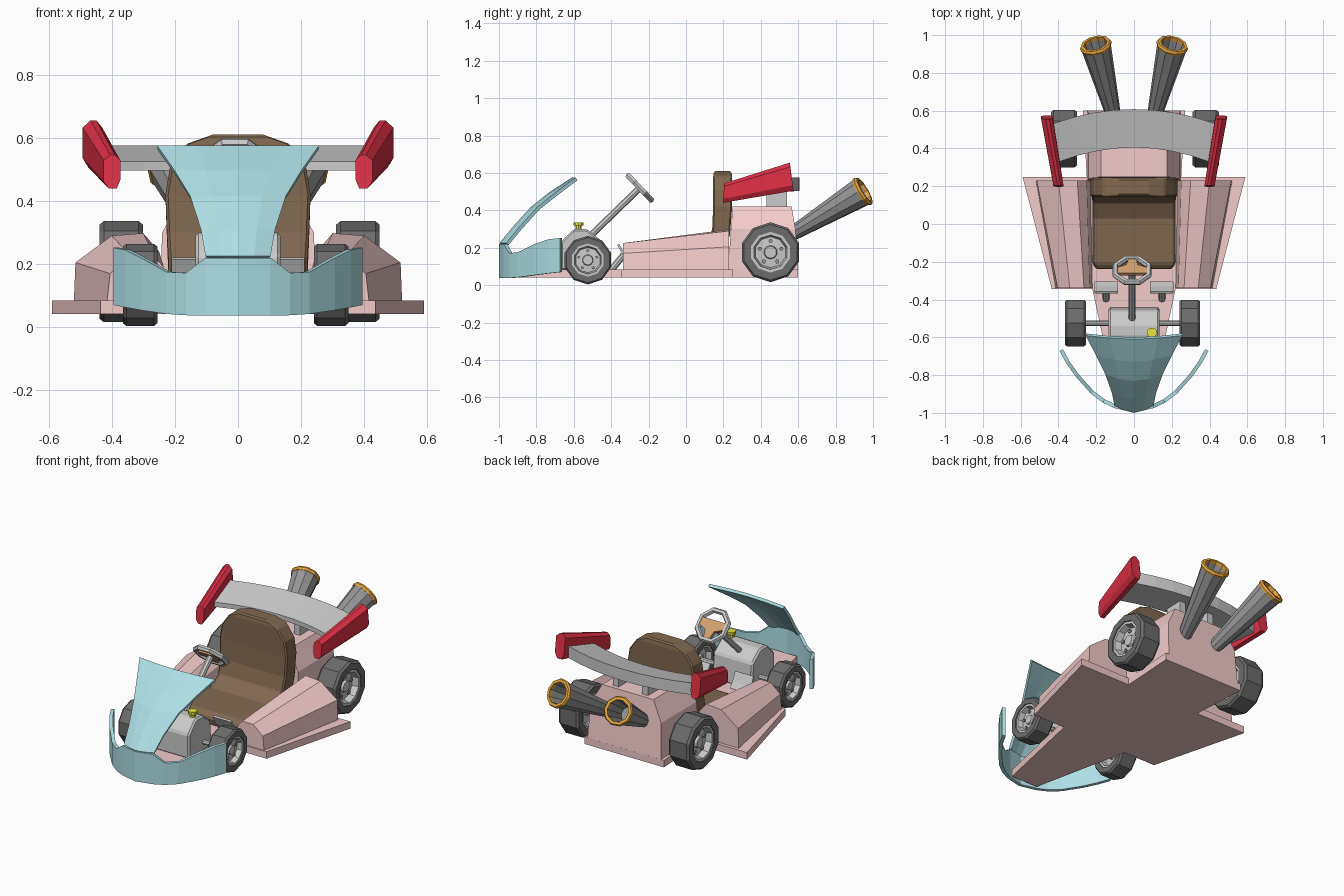
import bpy, bmesh, math
from mathutils import Vector

if "Cube" in bpy.data.objects:
    bpy.data.objects.remove(bpy.data.objects["Cube"])

COLORS = {"pink": (0.9, 0.6, 0.6), "teal": (0.42, 0.74, 0.78), "red": (0.75, 0.03, 0.06),
          "brown": (0.22, 0.14, 0.08), "black": (0.15, 0.15, 0.15), "orange": (0.8, 0.38, 0.05),
          "tan": (0.65, 0.35, 0.16), "yellow": (0.8, 0.8, 0.05), "dark": (0.3, 0.3, 0.3)}


def material(name):
    m = bpy.data.materials.get(name)
    if not m:
        m = bpy.data.materials.new(name)
        m.diffuse_color = (*COLORS[name], 1)
        m.use_nodes = True
        m.node_tree.nodes["Principled BSDF"].inputs["Base Color"].default_value = m.diffuse_color
    return m


def build(name, verts, faces, color=None, mirror=False, thick=0, bevel=0):
    me = bpy.data.meshes.new(name)
    me.from_pydata([tuple(v) for v in verts], [], faces)
    bm = bmesh.new()
    bm.from_mesh(me)
    bmesh.ops.recalc_face_normals(bm, faces=bm.faces)
    bm.to_mesh(me)
    bm.free()
    ob = bpy.data.objects.new(name, me)
    bpy.context.collection.objects.link(ob)
    if color:
        me.materials.append(material(color))
    if mirror:
        ob.modifiers.new("mirror", "MIRROR").use_clip = True
    if thick:
        s = ob.modifiers.new("solid", "SOLIDIFY")
        s.thickness, s.offset = thick, 0
    if bevel:
        b = ob.modifiers.new("bevel", "BEVEL")
        b.width, b.segments = bevel, 1
    return ob


def loft(name, rings, color=None, caps=True, loop=False, **kw):
    """Skin a list of closed rings with equal point counts."""
    n, k = len(rings[0]), len(rings)
    verts = [p for r in rings for p in r]
    faces = [[a * n + i, a * n + (i + 1) % n, (a + 1) % k * n + (i + 1) % n, (a + 1) % k * n + i]
             for a in range(k if loop else k - 1) for i in range(n)]
    if caps and not loop:
        faces += [list(range(n)), list(range((k - 1) * n, k * n))]
    return build(name, verts, faces, color, **kw)


def sheet(name, rows, color, **kw):
    """Open grid surface."""
    n = len(rows[0])
    faces = [[a * n + i, a * n + i + 1, (a + 1) * n + i + 1, (a + 1) * n + i]
             for a in range(len(rows) - 1) for i in range(n - 1)]
    return build(name, [p for r in rows for p in r], faces, color, **kw)


def lathe(name, profile, center, axis, n=10, color=None, phase=0, **kw):
    """Spin (radius, offset along axis) pairs around an axis."""
    q = Vector(axis).to_track_quat('Z', 'Y')
    rings = []
    for r, t in profile:
        angles = [phase + math.tau * i / n for i in range(n)]
        rings.append([Vector(center) + q @ Vector((r * math.cos(a), r * math.sin(a), t)) for a in angles])
    return loft(name, rings, color, **kw)


def rod(name, a, b, r1, r2=None, n=8, color=None, **kw):
    d = Vector(b) - Vector(a)
    return lathe(name, [(r1, 0), (r2 or r1, d.length)], a, d, n, color, **kw)


# Floor pan with side wings
half = [(0.09, -0.95), (0.22, -0.345), (0.435, -0.345), (0.59, 0.25), (0.25, 0.25), (0.27, 0.60)]
plan = half + [(-x, y) for x, y in reversed(half)]
loft("floor_pan", [[(x, y, z) for x, y in plan] for z in (0.042, 0.085)], "pink")

# Side pods
front = [(0.22, 0.08), (0.235, 0.19), (0.265, 0.225), (0.34, 0.225), (0.405, 0.17), (0.415, 0.08)]
back = [(0.23, 0.08), (0.25, 0.24), (0.30, 0.298), (0.40, 0.29), (0.515, 0.205), (0.52, 0.08)]
loft("side_pod", [[(x, -0.338, z) for x, z in front], [(x, 0.23, z) for x, z in back]], "pink", mirror=True)

# Rear engine cover
loft("engine_cover", [[(s * x, y0 if e == 0 else y1, z) for s, x, y0, y1, z in (
    (-1, .25, .225, .60, .08), (-1, .24, .24, .585, .30), (-1, .175, .25, .565, .42),
    (1, .175, .25, .565, .42), (1, .24, .24, .585, .30), (1, .25, .225, .60, .08))]
    for e in (0, 1)], "pink")

# Seat: side profile (front y, back y / top z, bottom z) swept over half widths
seat = [((-0.24, 0.13), (-0.23, 0.08), 0.20), ((-0.21, 0.155), (-0.20, 0.08), 0.22),
        ((0.03, 0.165), (0.08, 0.08), 0.22), ((0.115, 0.21), (0.20, 0.15), 0.22),
        ((0.14, 0.30), (0.235, 0.27), 0.225), ((0.145, 0.42), (0.247, 0.42), 0.23),
        ((0.145, 0.51), (0.247, 0.51), 0.215), ((0.145, 0.58), (0.247, 0.58), 0.165),
        ((0.15, 0.61), (0.242, 0.61), 0.08)]
loft("seat", [[(-w, *f), (w, *f), (w, *b), (-w, *b)] for f, b, w in seat], "brown", bevel=0.008)

# Wheels: tyre, dished rim and nuts
for end, y, z, r, w, xs in (("front", -0.525, 0.134, 0.13, 0.055, (-0.31, 0.295)),
                            ("rear", 0.452, 0.176, 0.16, 0.069, (-0.37, 0.38))):
    for x in xs:
        side = "left" if x < 0 else "right"
        out = (math.copysign(1, x), 0, 0)
        c = (x, y, z)
        ph = math.radians(18)
        tyre = [(.68, -1), (.93, -1), (1, -.8), (1, .8), (.93, 1), (.68, 1)]
        lathe(f"{end}_{side}_tyre", [(a * r, b * w) for a, b in tyre], c, out, 10, "black", ph, loop=True)
        dish = [(.2, .6), (.23, .4), (.52, .35), (.58, .9), (.68, .9)]
        rim = [(a, -b) for a, b in dish] + dish[::-1]
        lathe(f"{end}_{side}_rim", [(a * r, b * w) for a, b in rim], c, out, 10, None, ph)
        for i in range(5):
            a = math.tau * i / 5 + math.pi / 2
            p = Vector((x + out[0] * 0.3 * w, y + .38 * r * math.cos(a), z + .38 * r * math.sin(a)))
            rod(f"{end}_{side}_nut_{i}", p, p + Vector(out) * 0.22 * w, 0.07 * r, n=6, color="dark")
    rod(f"{end}_axle", (xs[0], y, z), (xs[1], y, z), 0.014)

# Front engine box with filler cap
box = [(-0.67, 0.08), (-0.67, 0.23), (-0.60, 0.30), (-0.53, 0.30), (-0.455, 0.24), (-0.44, 0.08)]
loft("front_engine", [[(x, y, z) for y, z in box] for x in (-0.135, 0.135)], bevel=0.01)
lathe("filler_cap", [(0.018, -0.01), (0.018, 0.018), (0.027, 0.018), (0.027, 0.036)],
      (0.095, -0.575, 0.30), (0, 0, 1), 10, "yellow")

# Steering column, wheel rim and spokes
hub = Vector((-0.01, -0.247, 0.52))
tilt = Vector((0, 0.72, 0.69)).normalized()
rod("steering_column", (-0.01, -0.52, 0.255), hub, 0.018)
lathe("steering_wheel", [(0.095 + 0.017 * math.cos(math.tau * i / 6), 0.017 * math.sin(math.tau * i / 6))
                         for i in range(6)], hub, tilt, 8, None, math.pi / 8, loop=True)
down = Vector((0, 0.69, -0.72)).normalized()
spokes = [(-.088, -.03), (.088, -.03), (.085, .01), (.03, .035), (.018, .09), (-.018, .09), (-.03, .035), (-.085, .01)]
loft("steering_spokes", [[hub + Vector((a, 0, 0)) + down * b + tilt * t for a, b in spokes]
                         for t in (-0.008, 0.012)], "tan")

# Pedals
sheet("pedal_pad", [[(x, y, z) for x in (0.085, 0.21)]
                    for y, z in ((-0.31, 0.13), (-0.335, 0.165), (-0.362, 0.218))], None, mirror=True, thick=0.012)
rod("pedal_arm", (0.148, -0.40, 0.08), (0.148, -0.335, 0.16), 0.018, mirror=True)

# Wraparound front bumper: x, y, bottom, top
bumper = [(0, -0.99, .037, .22), (.10, -.965, .037, .22), (.16, -.937, .038, .172), (.22, -.892, .042, .175),
          (.30, -.803, .054, .22), (.35, -.732, .063, .245), (.385, -.668, .07, .252)]
sheet("front_bumper", [[(x, y, b), (x, y, t)] for x, y, b, t in bumper], "teal", mirror=True, thick=0.02)

# Flared nose shield: half width, edge y, centre y, z
shield = [(.10, -.955, -.99, .22), (.115, -.885, -.92, .305), (.15, -.79, -.825, .41),
          (.20, -.69, -.725, .49), (.255, -.585, -.605, .568)]
sheet("nose_shield", [[(0, c, z), (w * .5, c + (e - c) * .3, z), (w, e, z)] for w, e, c, z in shield],
      "teal", mirror=True, thick=0.018)

# Curved rear wing: wedge section swept along an arc, with posts
wing = []
for i in range(9):
    s = i / 4 - 1
    d = 0.075 * s * s
    f, b = (0.395 * s, 0.405 - d), (0.425 * s, 0.608 - d)
    wing.append([(*f, 0.497), (*f, 0.525), (*b, 0.575), (*b, 0.503)])
loft("rear_wing", wing)
loft("wing_post", [[(x, y, z) for x, y in ((.08, .43), (.12, .43), (.12, .54), (.08, .54))]
                   for z in (0.40, 0.53)], mirror=True)

# Wing end plates: octagonal section lofted front to back
octagon = [(.2, 0), (.7, 0), (1, .2), (1, .85), (.6, 1), (.3, 1), (0, .85), (0, .25)]
loft("wing_end_plate", [[(x0 + a * w, y0 + lean * b, z0 + b * h) for a, b in octagon]
                        for x0, w, y0, lean, z0, h in ((.373, .053, .197, .008, .44, .105),
                                                       (.43, .062, .575, -.02, .505, .15))], "red", mirror=True)

# Exhaust pipes with hollow mouths and coloured lips
base, tip = Vector((0.105, 0.56, 0.27)), Vector((0.205, 0.955, 0.508))
d = tip - base
L = d.length
lathe("exhaust_pipe", [(.038, 0), (.08, L - .02), (.064, L - .02), (.045, L - .2)], base, d, 10, "dark", mirror=True)
lathe("exhaust_lip", [(.064, L - .025), (.082, L - .025), (.087, L - .012), (.08, L), (.064, L)],
      base, d, 10, "orange", loop=True, mirror=True)
